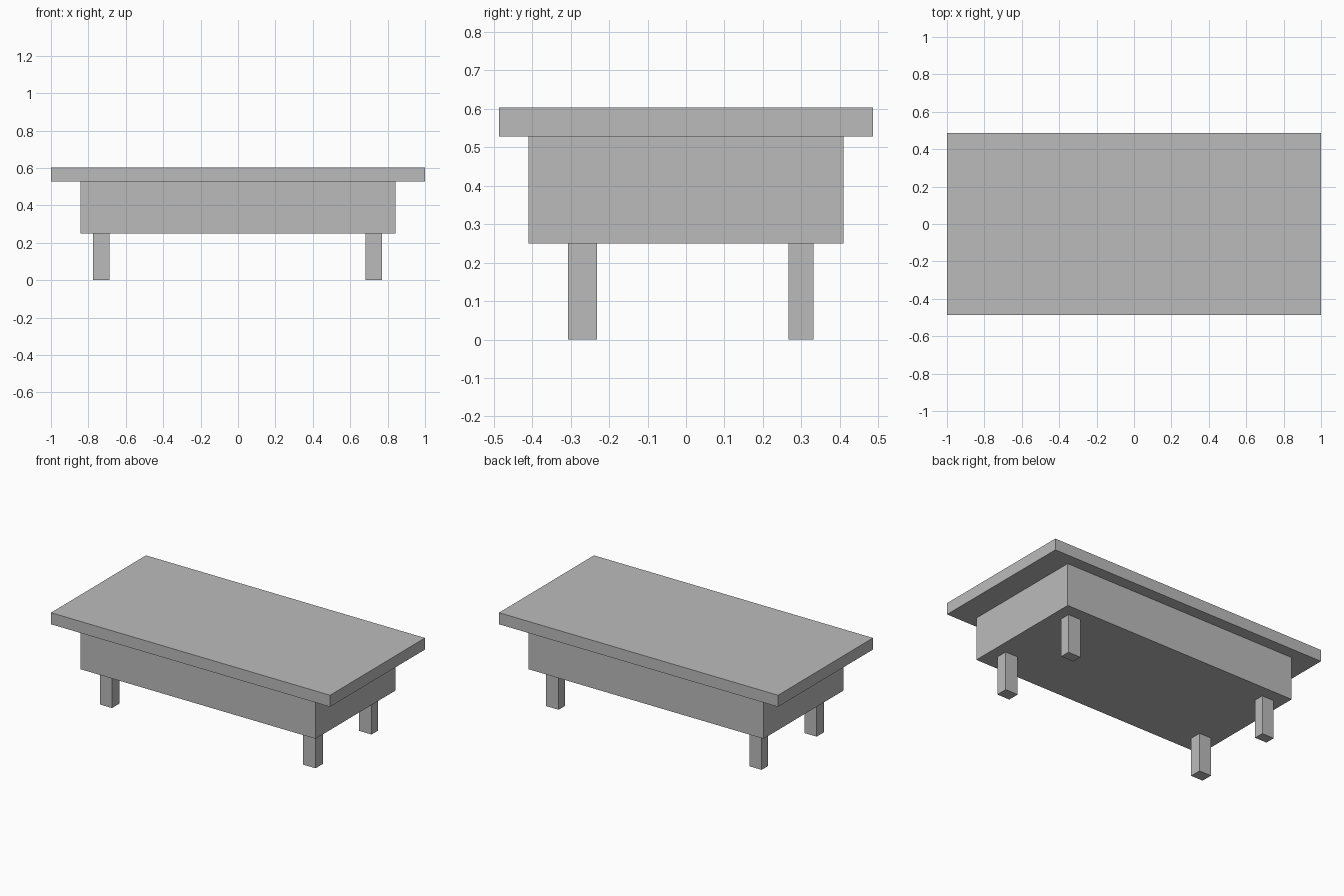
import bpy
from mathutils import Vector

if "Cube" in bpy.data.objects:
    bpy.data.objects.remove(bpy.data.objects["Cube"], do_unlink=True)

grey = bpy.data.materials.new("plain_grey")
grey.use_nodes = True
colour = (0.5, 0.5, 0.5, 1)
grey.diffuse_color = colour
grey.node_tree.nodes["Principled BSDF"].inputs["Base Color"].default_value = colour


def box(name, x, y, z):
    """Box spanning the given (low, high) range on each axis."""
    low, high = (Vector(corner) for corner in zip(x, y, z))
    bpy.ops.mesh.primitive_cube_add(size=1, location=(low + high) / 2)
    obj = bpy.context.object
    obj.name = name
    obj.scale = high - low
    bpy.ops.object.transform_apply(location=False, rotation=False, scale=True)
    obj.data.materials.append(grey)
    return obj


# Overhanging top and deep body
box("table_top", (-1, 1), (-0.486, 0.486), (0.528, 0.603))
box("table_body", (-0.843, 0.843), (-0.41, 0.41), (0.25, 0.528))

# Four short legs, slightly uneven in width
sides = {"right": (-0.774, -0.688), "left": (0.681, 0.771)}
ends = {"front": (-0.307, -0.232), "back": (0.266, 0.331)}
for end, y in ends.items():
    for side, x in sides.items():
        box(f"{end}_{side}_leg", x, y, (0, 0.25))
